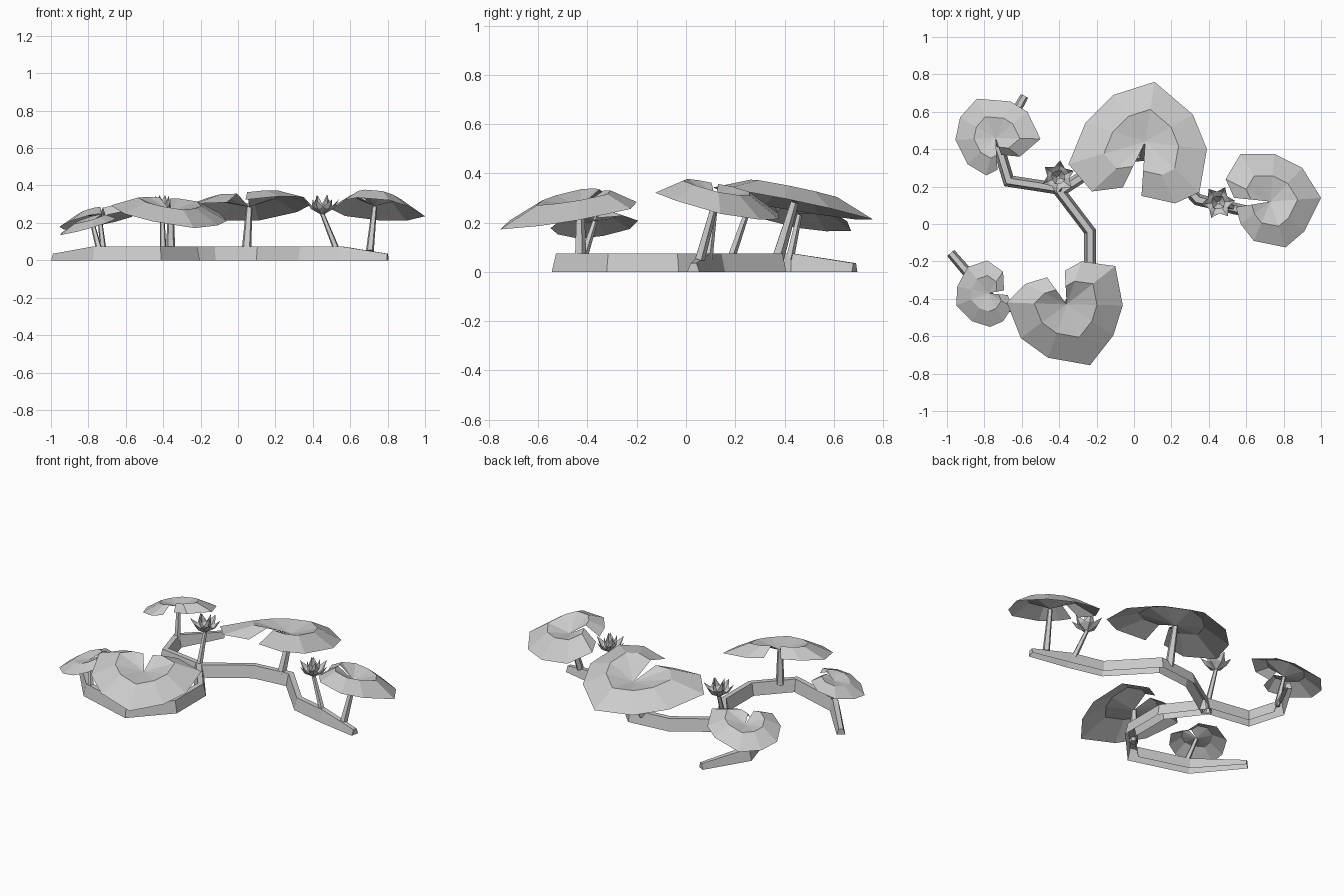
import bpy, bmesh, math
from mathutils import Vector

if "Cube" in bpy.data.objects:
    bpy.data.objects.remove(bpy.data.objects["Cube"])


def finish(name, bm):
    bmesh.ops.recalc_face_normals(bm, faces=bm.faces)
    me = bpy.data.meshes.new(name)
    bm.to_mesh(me)
    bm.free()
    ob = bpy.data.objects.new(name, me)
    bpy.context.collection.objects.link(ob)
    return ob


# Creeping root: mitred bar, open underneath, along (x, y, half width, height)
def root(name, path):
    bm = bmesh.new()
    rings = []
    for i, (x, y, w, h) in enumerate(path):
        p = Vector((x, y))
        a = (p - Vector(path[i - 1][:2])).normalized() if i else None
        b = (Vector(path[i + 1][:2]) - p).normalized() if i < len(path) - 1 else None
        a, b = a or b, b or a
        t = (a + b).normalized()
        n = Vector((-t.y, t.x)) / max(t.dot(a), 0.5)
        ring = []
        for s, z in ((-1, 0), (-0.5, h), (0.5, h), (1, 0)):
            q = p + n * s * w
            ring.append(bm.verts.new((q.x, q.y, z)))
        if rings:
            for k in range(3):
                bm.faces.new((rings[-1][k], rings[-1][k + 1], ring[k + 1], ring[k]))
        rings.append(ring)
    bm.faces.new(rings[0])
    bm.faces.new(rings[-1])
    finish(name, bm)


W, H = 0.031, 0.075
root("root_main", [(-0.98, -0.155, 0.025, 0.035), (-0.76, -0.41, W, H), (-0.42, -0.51, W, H),
                   (-0.235, -0.31, W, H), (-0.235, -0.04, W, H), (-0.41, 0.19, W, H)])
root("root_left", [(-0.38, 0.185, W, H), (-0.67, 0.23, W, H), (-0.73, 0.43, W, H),
                   (-0.585, 0.685, 0.022, 0.035)])
root("root_right", [(-0.41, 0.165, W, H), (-0.13, 0.35, W, H), (0.11, 0.375, W, H),
                    (0.34, 0.13, W, H), (0.55, 0.08, W, H), (0.80, 0.03, 0.025, 0.035)])


# Tapered stalk with a few sides
def stalk(name, a, b, r0, r1, sides=5):
    a, b = Vector(a), Vector(b)
    bm = bmesh.new()
    bmesh.ops.create_cone(bm, cap_ends=True, segments=sides, radius1=r0, radius2=r1,
                          depth=(b - a).length)
    rot = Vector((0, 0, 1)).rotation_difference(b - a).to_matrix()
    for v in bm.verts:
        v.co = rot @ v.co + (a + b) / 2
    finish(name, bm)


# Notched leaf pad on a tilted plane: sunken centre, raised inner ring, drooping rim
def pad(name, c, gx, gy, dome, rim, base, r=0.022):
    bm = bmesh.new()

    def vert(x, y, h):
        return bm.verts.new((x, y, c[2] + gx * (x - c[0]) + gy * (y - c[1]) + h))
    mid = vert(c[0], c[1], 0.015)
    outer = [vert(x, y, 0) for x, y in rim]
    inner = [vert(c[0] + (x - c[0]) * 0.54, c[1] + (y - c[1]) * 0.54, dome) for x, y in rim]
    for i in range(len(rim) - 1):
        bm.faces.new((mid, inner[i], inner[i + 1]))
        bm.faces.new((inner[i], outer[i], outer[i + 1], inner[i + 1]))
    finish(name, bm)
    stalk(name + "_stalk", (*base, 0.05), (c[0], c[1], c[2] + 0.012), r, r * 0.65)


pad("back_pad", (0.06, 0.44, 0.27), 0.06, -0.19, 0.065,
    [(0.04, 0.15), (0.22, 0.11), (0.35, 0.17), (0.39, 0.40), (0.315, 0.585), (0.11, 0.76),
     (-0.11, 0.69), (-0.26, 0.54), (-0.35, 0.32), (-0.225, 0.174), (-0.06, 0.195)],
    (0.045, 0.37), 0.027)
pad("right_pad", (0.73, 0.12, 0.275), -0.13, -0.23, 0.07,
    [(0.545, 0.09), (0.57, 0.0), (0.64, -0.09), (0.81, -0.125), (0.91, -0.04), (1.0, 0.14),
     (0.90, 0.30), (0.75, 0.375), (0.57, 0.375), (0.49, 0.24), (0.535, 0.14)],
    (0.705, 0.055))
pad("left_pad", (-0.74, 0.46, 0.22), 0.20, -0.16, 0.05,
    [(-0.71, 0.37), (-0.61, 0.36), (-0.50, 0.455), (-0.57, 0.60), (-0.66, 0.655), (-0.84, 0.67),
     (-0.93, 0.57), (-0.955, 0.45), (-0.89, 0.32), (-0.79, 0.26), (-0.73, 0.29)],
    (-0.72, 0.42), 0.018)
pad("front_pad", (-0.36, -0.43, 0.25), -0.13, 0.19, 0.062,
    [(-0.37, -0.25), (-0.28, -0.20), (-0.10, -0.225), (-0.06, -0.435), (-0.11, -0.595),
     (-0.235, -0.755), (-0.46, -0.715), (-0.605, -0.61), (-0.68, -0.42), (-0.58, -0.32),
     (-0.465, -0.285)],
    (-0.36, -0.43), 0.026)
pad("small_pad", (-0.78, -0.37, 0.192), 0.30, 0.10, 0.035,
    [(-0.675, -0.38), (-0.65, -0.445), (-0.70, -0.52), (-0.77, -0.55), (-0.865, -0.52),
     (-0.95, -0.435), (-0.945, -0.335), (-0.89, -0.23), (-0.785, -0.195), (-0.70, -0.255),
     (-0.695, -0.355)],
    (-0.74, -0.42), 0.018)


# Flower: two rings of folded petals on a stalk
def flower(name, base, top, turn):
    bm = bmesh.new()
    c = Vector(top)
    up = Vector((0, 0, 1))
    for count, rm, zm, rt, zt, w, off in ((6, 0.05, 0.045, 0.09, 0.085, 0.03, 0),
                                          (4, 0.025, 0.055, 0.04, 0.11, 0.025, 0.5)):
        for i in range(count):
            ang = turn + math.tau * (i + off) / count
            d = Vector((math.cos(ang), math.sin(ang), 0))
            s = Vector((-d.y, d.x, 0)) * w
            m = c + d * rm + up * zm
            v = [bm.verts.new(p) for p in (
                c, m + s, c + d * rt + up * zt, m - s, m + d * 0.01 - up * 0.01)]
            for k in range(4):
                bm.faces.new((v[k], v[(k + 1) % 4], v[4]))
    finish(name, bm)
    stalk(name + "_stalk", base, (top[0], top[1], top[2] + 0.01), 0.018, 0.012)


flower("left_flower", (-0.40, 0.18, 0.05), (-0.405, 0.25, 0.24), 0.4)
flower("right_flower", (0.53, 0.09, 0.05), (0.45, 0.115, 0.24), 0.1)
